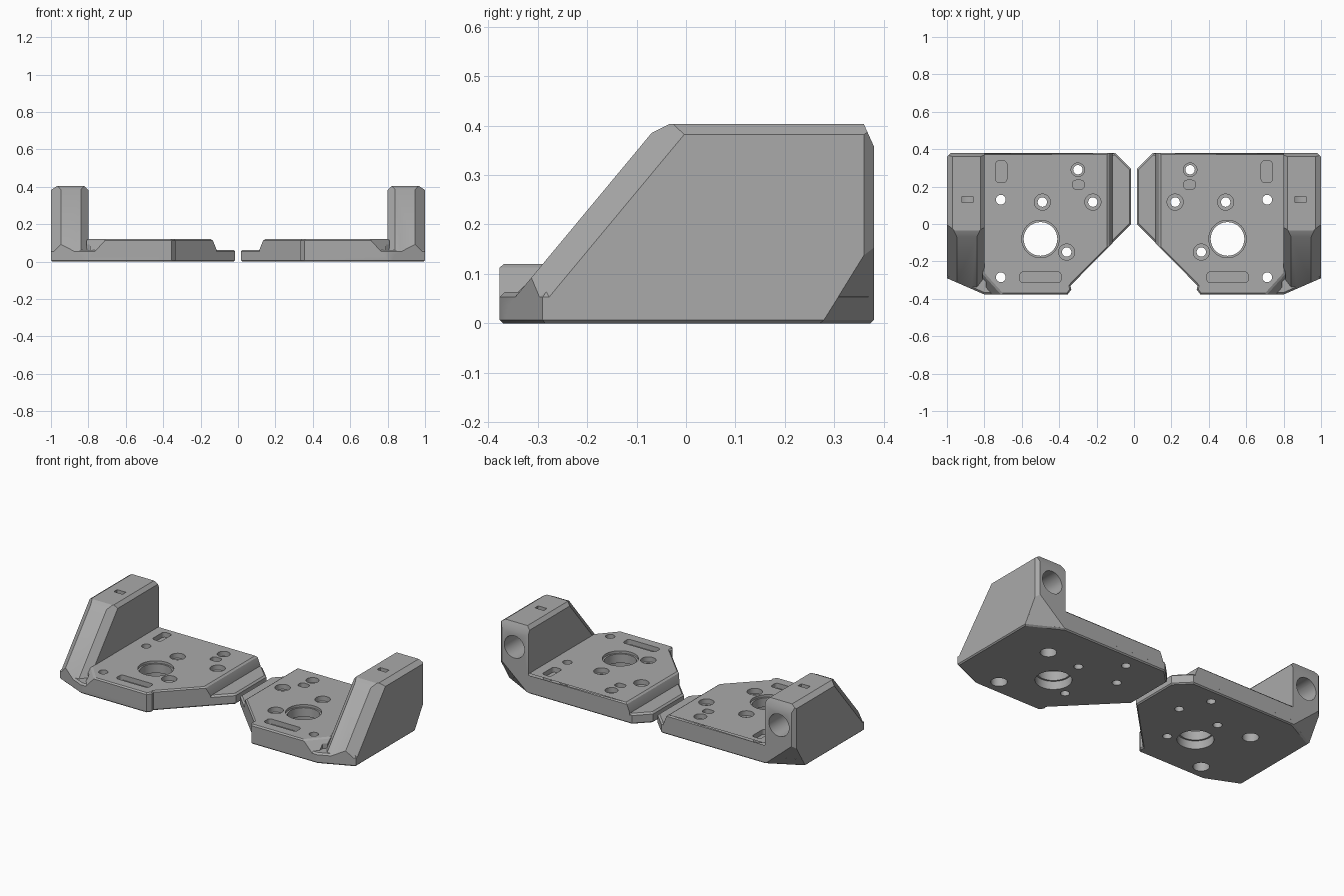
import bpy, bmesh, math
from mathutils import Vector

if "Cube" in bpy.data.objects:
    bpy.data.objects.remove(bpy.data.objects["Cube"], do_unlink=True)

grey = bpy.data.materials.new("plain grey")
grey.use_nodes = True
COLOUR = (0.4, 0.4, 0.4, 1)
grey.diffuse_color = COLOUR
grey.node_tree.nodes["Principled BSDF"].inputs["Base Color"].default_value = COLOUR


def to_object(bm, name):
    bmesh.ops.recalc_face_normals(bm, faces=bm.faces)
    mesh = bpy.data.meshes.new(name)
    bm.to_mesh(mesh)
    bm.free()
    mesh.materials.append(grey)
    ob = bpy.data.objects.new(name, mesh)
    bpy.context.collection.objects.link(ob)
    return ob


def prism(outline, z0, z1):
    bm = bmesh.new()
    face = bm.faces.new([bm.verts.new((x, y, z0)) for x, y in outline])
    top = bmesh.ops.extrude_face_region(bm, geom=[face])["geom"]
    verts = [g for g in top if isinstance(g, bmesh.types.BMVert)]
    bmesh.ops.translate(bm, vec=(0, 0, z1 - z0), verts=verts)
    bmesh.ops.recalc_face_normals(bm, faces=bm.faces)
    return bm


def trim(bm, point, normal):
    """Slice off everything on the normal's side and cap the cut."""
    geom = bm.verts[:] + bm.edges[:] + bm.faces[:]
    bmesh.ops.bisect_plane(bm, geom=geom, dist=1e-6, plane_co=point,
                           plane_no=Vector(normal).normalized(), clear_outer=True)
    bmesh.ops.holes_fill(bm, edges=[e for e in bm.edges if e.is_boundary], sides=0)
    bmesh.ops.recalc_face_normals(bm, faces=bm.faces)


def bevel_level(bm, z, width):
    edges = [e for e in bm.edges if all(abs(v.co.z - z) < 1e-5 for v in e.verts)]
    bmesh.ops.bevel(bm, geom=edges, offset=width, segments=1, affect='EDGES')


def combine(target, other, operation):
    mod = target.modifiers.new("combine", 'BOOLEAN')
    mod.operation, mod.solver, mod.object = operation, 'EXACT', other
    bpy.context.view_layer.objects.active = target
    bpy.ops.object.modifier_apply(modifier=mod.name)
    bpy.data.objects.remove(other, do_unlink=True)


def rounded(w, h, r, steps=6):
    pts = []
    for i, (sx, sy) in enumerate(((1, 1), (-1, 1), (-1, -1), (1, -1))):
        for k in range(steps + 1):
            a = math.pi / 2 * (i + k / steps)
            pts.append((sx * (w / 2 - r) + r * math.cos(a), sy * (h / 2 - r) + r * math.sin(a)))
    return pts


def cut_slot(target, x, y, w, h, z0, z1=0.2, r=0.018):
    pts = [(x + px, y + py) for px, py in rounded(w, h, r)]
    combine(target, to_object(prism(pts, z0, z1), "slot_cutter"), 'DIFFERENCE')


def cut_hole(target, x, y, r, z0=-0.1, z1=0.2):
    n = 40
    pts = [(x + r * math.cos(math.tau * i / n), y + r * math.sin(math.tau * i / n)) for i in range(n)]
    combine(target, to_object(prism(pts, z0, z1), "hole_cutter"), 'DIFFERENCE')


# Slanted cut under the rear outer corner
a, b, c = Vector((1, 0.275, 0)), Vector((0.8, 0.38, 0)), Vector((1, 0.38, 0.17))
corner = (b - a).cross(c - a)
if corner.x < 0:
    corner.negate()

# Base slab with thin inner lip
slab = prism([(0.015, 0.0), (0.34, -0.33), (0.335, -0.35), (0.355, -0.377), (0.8, -0.377),
              (1, -0.29), (1, 0.36), (0.98, 0.38), (0.1, 0.38), (0.015, 0.295)], 0, 0.063)
trim(slab, a, corner)
bevel_level(slab, 0.063, 0.01)
bevel_level(slab, 0, 0.007)
bracket = to_object(slab, "left_bracket")

# Raised plate
plate = prism([(0.115, -0.102), (0.34, -0.33), (0.335, -0.35), (0.355, -0.377),
               (0.79, -0.377), (0.79, -0.31), (0.81, -0.29), (0.81, 0.38), (0.115, 0.38)],
              0.03, 0.12)
trim(plate, (0.115, 0, 0.065), (-0.055, 0, 0.022))
trim(plate, (0.79, -0.34, 0.063), (0.05, -0.045, 0.045))
bevel_level(plate, 0.12, 0.008)
combine(bracket, to_object(plate, "raised_plate"), 'UNION')

# Upright side wall, shaped by chamfer planes
wall = prism([(0.8, -0.377), (1, -0.377), (1, 0.38), (0.8, 0.38)], 0.008, 0.403)
slope = Vector((0, -0.77, 0.64))
trim(wall, (0.9, -0.29, 0.12), slope)
trim(wall, (0.9, -0.05, 0.395), (0, -0.45, 0.9))
trim(wall, (1, -0.155, 0.2), slope + Vector((1, 0, 0)))
trim(wall, (0.84, -0.29, 0.12), slope - Vector((1, 0, 0)))
trim(wall, (1, -0.29, 0), (0.087, -0.2, 0))
trim(wall, (0.9, 0.36, 0.403), (0, 0.04, 0.018))
trim(wall, (1, 0.36, 0), (1, 1, 0))
trim(wall, (0.97, 0, 0.403), (0.7, 0, 1))
trim(wall, (0.82, 0, 0.403), (-1, 0, 1))
trim(wall, a, corner)
combine(bracket, to_object(wall, "side_wall"), 'UNION')

# Main opening with stepped rims
cut_hole(bracket, 0.5, -0.08, 0.09)
cut_hole(bracket, 0.5, -0.08, 0.1, z0=0.105)
cut_hole(bracket, 0.5, -0.08, 0.1, z1=0.05)

# Screw holes recessed from above
for x, y, r in ((0.3, 0.29, 0.036), (0.22, 0.117, 0.043), (0.49, 0.117, 0.043), (0.36, -0.15, 0.043)):
    cut_hole(bracket, x, y, 0.025)
    cut_hole(bracket, x, y, r, z0=0.09)

# Mounting holes recessed from below
for x, y in ((0.712, 0.13), (0.712, -0.285)):
    cut_hole(bracket, x, y, 0.026)
    cut_hole(bracket, x, y, 0.045, z1=0.06)

# Shallow pockets
for x, y, w, h in ((0.71, 0.28, 0.06, 0.115), (0.297, 0.21, 0.062, 0.048), (0.5, -0.285, 0.22, 0.058)):
    cut_slot(bracket, x, y, w, h, 0.09)

# Rear bore and nut slot in the wall
bpy.ops.mesh.primitive_cylinder_add(vertices=40, radius=0.068, depth=0.4,
                                    location=(0.895, 0.28, 0.26), rotation=(math.pi / 2, 0, 0))
combine(bracket, bpy.context.object, 'DIFFERENCE')
cut_slot(bracket, 0.89, 0.13, 0.06, 0.032, 0.26, 0.6, r=0.002)

# Mirrored copy
bm = bmesh.new()
bm.from_mesh(bracket.data)
for v in bm.verts:
    v.co.x = -v.co.x
bmesh.ops.reverse_faces(bm, faces=bm.faces)
other = to_object(bm, "right_bracket")

for ob in (bracket, other):
    bpy.ops.object.select_all(action='DESELECT')
    ob.select_set(True)
    bpy.context.view_layer.objects.active = ob
    bpy.ops.object.shade_smooth_by_angle(angle=math.radians(25))
